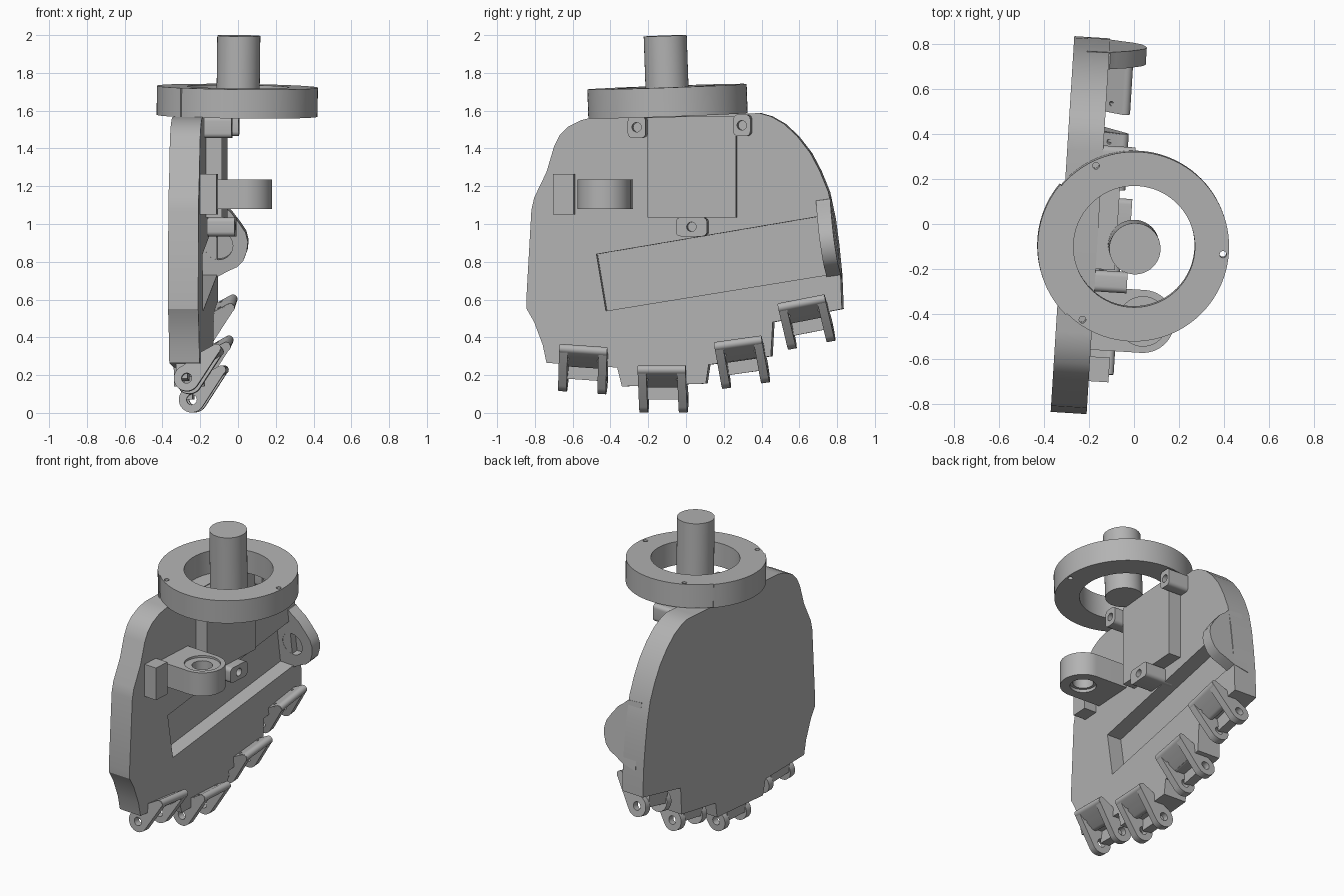
import bpy, bmesh, math
from mathutils import Matrix, Vector
from mathutils.geometry import convex_hull_2d

old = bpy.data.objects.get("Cube")
if old:
    bpy.data.objects.remove(old, do_unlink=True)

grey = bpy.data.materials.new("machined grey")
grey.use_nodes = True
grey.diffuse_color = (0.45, 0.45, 0.45, 1)
grey.node_tree.nodes["Principled BSDF"].inputs["Base Color"].default_value = (0.45, 0.45, 0.45, 1)

# The palm parts share a frame: local x runs from the outer face to the inner face
PALM = Matrix.Translation((-0.318, 0, 0)) @ Matrix.Rotation(math.radians(-3.6), 4, 'Z')
# The wrist parts share a slight lean
LEAN = (Matrix.Translation((0, -0.098, 1.65)) @ Matrix.Rotation(math.radians(2), 4, 'X')
        @ Matrix.Rotation(math.radians(0.7), 4, 'Y'))

# Where a profile point (a, b) at depth d lands, by extrusion axis
PLACE = {'X': lambda a, b, d: (d, a, b),
         'Y': lambda a, b, d: (a, d, b),
         'Z': lambda a, b, d: (a, b, d)}


def circle(a, b, r, n=40):
    return [(a + r * math.cos(2 * math.pi * i / n), b + r * math.sin(2 * math.pi * i / n)) for i in range(n)]


def hull(*groups):
    pts = [Vector(p) for g in groups for p in g]
    return [tuple(pts[i]) for i in convex_hull_2d(pts)]


def rect(a0, a1, b0, b1):
    return [(a0, b0), (a1, b0), (a1, b1), (a0, b1)]


def rounded(a0, a1, b0, b1, r):
    return hull(*[circle(a, b, r, 24) for a, b in rect(a0 + r, a1 - r, b0 + r, b1 - r)])


def prism(name, pts, axis, lo, hi, matrix=PALM):
    """Extrude a closed profile along an axis."""
    bm = bmesh.new()
    face = bm.faces.new([bm.verts.new(PLACE[axis](a, b, lo)) for a, b in pts])
    ext = bmesh.ops.extrude_face_region(bm, geom=[face])
    step = Vector(PLACE[axis](0, 0, hi - lo))
    bmesh.ops.translate(bm, vec=step, verts=[v for v in ext["geom"] if isinstance(v, bmesh.types.BMVert)])
    bmesh.ops.recalc_face_normals(bm, faces=bm.faces[:])
    bm.transform(matrix)
    mesh = bpy.data.meshes.new(name)
    bm.to_mesh(mesh)
    bm.free()
    mesh.materials.append(grey)
    obj = bpy.data.objects.new(name, mesh)
    bpy.context.collection.objects.link(obj)
    return obj


def cut(obj, *cutters):
    """Subtract cutters from an object and discard them."""
    bpy.context.view_layer.objects.active = obj
    for c in cutters:
        c.hide_render = True
        mod = obj.modifiers.new("cut", 'BOOLEAN')
        mod.operation, mod.solver, mod.object = 'DIFFERENCE', 'EXACT', c
        bpy.ops.object.modifier_apply(modifier=mod.name)
        bpy.data.objects.remove(c, do_unlink=True)
    return obj


parts = []

# Palm plate with the long slanted pocket
outline = [(-.73, .265), (-.75, .36), (-.795, .48), (-.835, .55), (-.837, .6), (-.81, 1.075),
           (-.795, 1.14), (-.73, 1.275), (-.69, 1.41), (-.66, 1.47), (-.615, 1.515), (-.545, 1.55),
           (-.48, 1.565), (.33, 1.585), (.4, 1.587), (.46, 1.57), (.53, 1.53), (.6, 1.465),
           (.67, 1.375), (.72, 1.28), (.765, 1.17), (.795, 1.03), (.815, .88), (.83, .73),
           (.837, .55), (.47, .48), (.46, .3), (.13, .255), (.115, .155), (-.33, .14), (-.355, .24)]
plate = prism("palm_plate", outline, 'X', 0, .16)
cut(plate, prism("pocket", [(-.465, .84), (-.415, .54), (.755, .73), (.715, 1.04)], 'X', .06, .3))
parts.append(plate)

# Raised cover, side stop block
parts.append(prism("gear_cover", rect(-.19, .28, 1.035, 1.57), 'X', .1, .245))
parts.append(prism("stop_block", rect(-.69, -.58, 1.05, 1.265), 'X', .1, .248))

# Screw lugs around the cover
for name, y0, y1, z0, z1 in [("front_lug", -.29, -.195, 1.455, 1.57),
                             ("back_lug", .27, .36, 1.465, 1.58),
                             ("lower_lug", -.035, .13, .935, 1.035)]:
    lug = prism(name, rounded(y0, y1, z0, z1, .025), 'X', .1, .303)
    hole = circle((y0 + y1) / 2, (z0 + z1) / 2, .025, 24)
    parts.append(cut(lug, prism("hole", hole, 'X', .2, .4)))

# Thumb arm with a stepped bore
arm = prism("thumb_arm", hull(circle(.384, -.41, .14, 64), rect(.12, .2, -.55, -.27)), 'Z', 1.08, 1.235)
parts.append(cut(arm, prism("bore", circle(.384, -.41, .063), 'Z', 1, 1.3),
                 prism("top_step", circle(.384, -.41, .11), 'Z', 1.222, 1.3),
                 prism("bottom_step", circle(.384, -.41, .08), 'Z', 1, 1.1)))

# Rounded flange on the back edge with a blind hole
flange_frame = PALM @ Matrix.Translation((0, .768, .91)) @ Matrix.Rotation(math.radians(8), 4, 'X')
flange_outline = [(.06, .23), (.165, .22), (.19, .195), (.235, .16), (.28, .1), (.313, .05), (.325, 0),
                  (.319, -.05), (.3, -.1), (.265, -.135), (.22, -.155), (.165, -.185), (.06, -.21)]
flange = prism("back_flange", flange_outline, 'Y', -.038, .038, flange_frame)
parts.append(cut(flange, prism("hole", circle(.17, -.02, .075), 'Y', -.1, .01, flange_frame)))

# Finger hinges along the lower edge
PIN, TIP = (.088, 0), (.245, .158)
for name, y, z, tilt in [("first", -.54, .175, -4), ("second", -.113, .07, 0),
                         ("third", .315, .212, 8), ("fourth", .66, .425, 11)]:
    frame = PALM @ Matrix.Translation((0, y, z)) @ Matrix.Rotation(math.radians(tilt), 4, 'X')
    for side, lo in [("left", -.127), ("right", .082)]:
        knuckle = prism(f"{name}_hinge_{side}_knuckle", hull(circle(*PIN, .068), circle(*TIP, .022, 20)),
                        'Y', lo, lo + .045, frame)
        parts.append(cut(knuckle, prism("pin_hole", circle(*PIN, .027, 24), 'Y', -.3, .3, frame)))
    cap = prism(f"{name}_hinge_cap", hull(circle(*TIP, .024, 20), circle(.145, .095, .03, 20)),
                'Y', -.125, .125, frame)
    # Screw holes in the cap run square to its sloping face
    slope = frame @ Matrix.Translation((.2, 0, .125)) @ Matrix.Rotation(math.radians(-32), 4, 'Y')
    cut(cap, *[prism("screw_hole", circle(0, s * .085, .011, 16), 'Z', -.1, .1, slope) for s in (-1, 1)])
    parts.append(cap)
    parts.append(prism(f"{name}_hinge_web", rect(.03, .09, 0, .1), 'Y', -.09, .09, frame))

# Wrist ring with small through holes, its rib, and the centre shaft
ring = prism("wrist_ring", circle(0, 0, .422, 96), 'Z', -.077, .077, LEAN)
cut(ring, prism("opening", circle(0, 0, .27, 96), 'Z', -.2, .2, LEAN),
    *[prism("hole", circle(x, y, .015, 20), 'Z', -.2, .2, LEAN)
      for x, y in [(.395, -.035), (-.17, .36), (-.23, -.325)]])
parts.append(ring)


def arc(r, steps):
    return [(r * math.cos(math.radians(a)), r * math.sin(math.radians(a))) for a in steps]


parts.append(prism("ring_rib", arc(.43, range(140, 226, 5)) + arc(.41, range(225, 139, -5)),
                   'Z', -.077, .077, LEAN))
parts.append(prism("wrist_shaft", circle(0, 0, .114, 64), 'Z', -.085, .347, LEAN))

# Smooth the round walls and keep edges sharp
for obj in bpy.context.selected_objects:
    obj.select_set(False)
for obj in parts:
    obj.select_set(True)
bpy.context.view_layer.objects.active = plate
bpy.ops.object.shade_smooth_by_angle(angle=math.radians(25))
